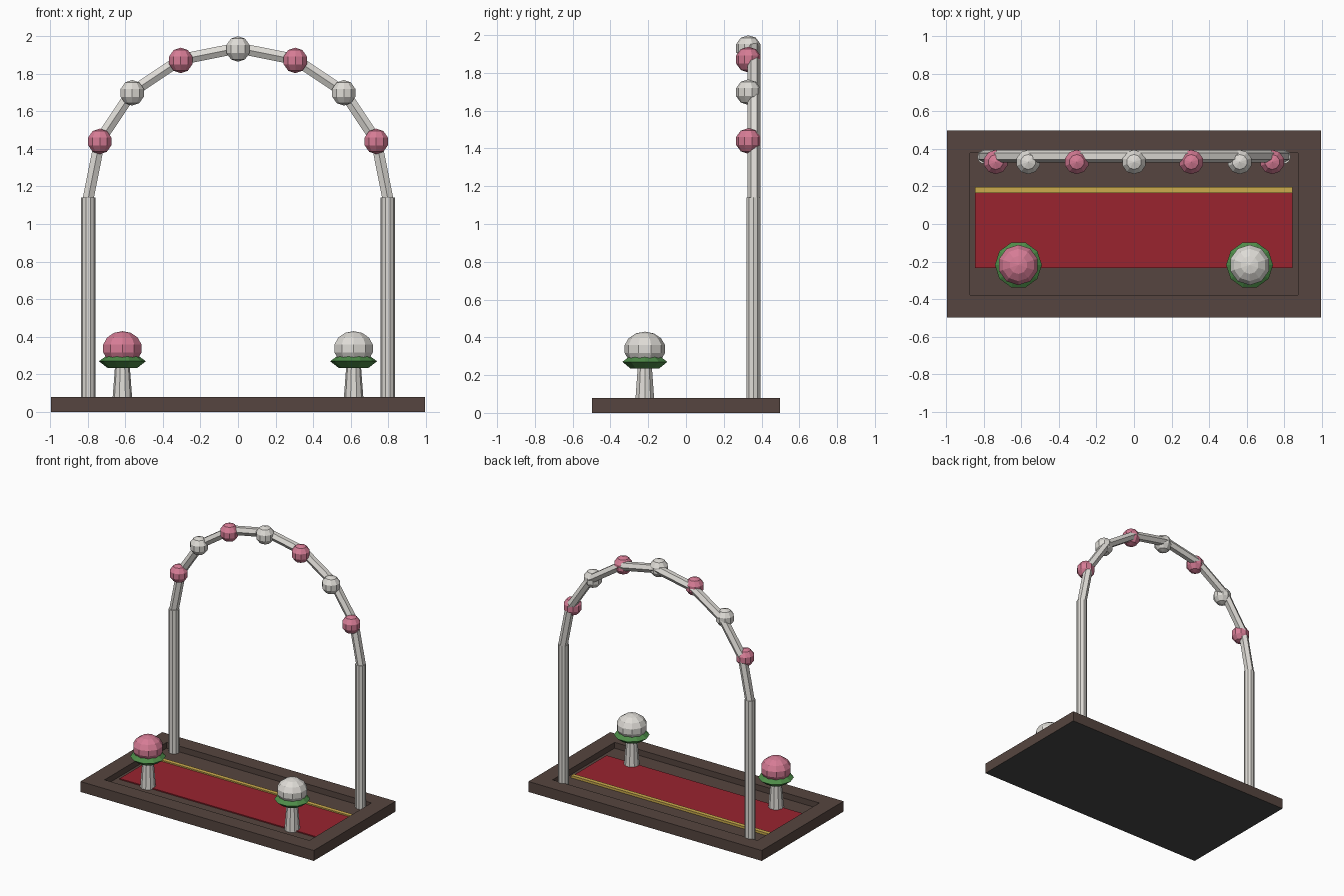
import bpy, bmesh, math
from mathutils import Vector, Matrix

if "Cube" in bpy.data.objects:
    bpy.data.objects.remove(bpy.data.objects["Cube"])


def mat(name, rgb):
    m = bpy.data.materials.new(name)
    m.diffuse_color = (*rgb, 1)
    m.use_nodes = True
    m.node_tree.nodes["Principled BSDF"].inputs["Base Color"].default_value = m.diffuse_color
    return m


BROWN = mat("dark_brown", (0.092, 0.06, 0.05))
BLACK = mat("charcoal", (0.065, 0.065, 0.065))
RED = mat("carpet_red", (0.32, 0.017, 0.028))
GOLD = mat("gold", (0.60, 0.41, 0.075))
WHITE = mat("warm_white", (0.73, 0.71, 0.67))
PINK = mat("pink", (0.67, 0.20, 0.30))
GREEN = mat("leaf_green", (0.075, 0.26, 0.065))
FLOOR = 0.035


def finish(bm, name, *mats):
    bmesh.ops.recalc_face_normals(bm, faces=bm.faces)
    me = bpy.data.meshes.new(name)
    bm.to_mesh(me)
    bm.free()
    ob = bpy.data.objects.new(name, me)
    bpy.context.collection.objects.link(ob)
    for m in mats:
        me.materials.append(m)
    return ob


def box(name, x0, x1, y0, y1, z0, z1, m):
    bm = bmesh.new()
    t = Matrix.Translation(((x0 + x1) / 2, (y0 + y1) / 2, (z0 + z1) / 2))
    bmesh.ops.create_cube(bm, size=1, matrix=t @ Matrix.Diagonal((x1 - x0, y1 - y0, z1 - z0, 1)))
    return finish(bm, name, m)


def skin(bm, rings):
    """Bridge successive vertex rings and cap both ends."""
    n = len(rings[0])
    for a, b in zip(rings, rings[1:]):
        for i in range(n):
            j = (i + 1) % n
            bm.faces.new((a[i], a[j], b[j], b[i]))
    return bm.faces.new(rings[0][::-1]), bm.faces.new(rings[-1])


def lathe(name, x, y, profile, n, m):
    """Closed solid of revolution from (radius, z) points."""
    bm = bmesh.new()
    skin(bm, [[bm.verts.new((x + r * math.cos(2 * math.pi * i / n),
                             y + r * math.sin(2 * math.pi * i / n), z)) for i in range(n)]
              for r, z in profile])
    return finish(bm, name, m)


def ball(name, loc, rx, rz, segs, rings, m):
    bm = bmesh.new()
    bmesh.ops.create_uvsphere(bm, u_segments=segs, v_segments=rings, radius=1,
                              matrix=Matrix.Translation(loc) @ Matrix.Diagonal((rx, rx, rz, 1)))
    return finish(bm, name, m)


# Stage base: rectangular tray with raised rim, sunken floor and charcoal underside
bm = bmesh.new()
tray = [(0.995, 0.498, 0), (0.995, 0.498, 0.08), (0.873, 0.378, 0.08), (0.873, 0.378, FLOOR)]
under, floor = skin(bm, [[bm.verts.new((sx * hx, sy * hy, z))
                          for sx, sy in ((-1, -1), (1, -1), (1, 1), (-1, 1))]
                         for hx, hy, z in tray])
under.material_index = 1
finish(bm, "stage_base", BROWN, BLACK)

# Carpet and gold trim on the sunken floor
box("carpet", -0.845, 0.842, -0.235, 0.17, FLOOR - 0.005, FLOOR + 0.008, RED)
box("gold_trim", -0.845, 0.842, 0.166, 0.198, FLOOR - 0.005, FLOOR + 0.018, GOLD)

# Arch posts
AY, R, ZC = 0.36, 0.796, 1.14
for side, s in (("left", -1), ("right", 1)):
    lathe(side + "_post", s * R, AY - 0.003, [(0.038, FLOOR - 0.005), (0.038, ZC)], 10, WHITE)

# Arch hoop: mitred six-sided tube along a half circle of eight segments
bm = bmesh.new()
rings = []
for k in range(9):
    t = math.pi * k / 8
    out = Vector((-math.cos(t), 0, math.sin(t)))
    c = Vector((0, AY, ZC)) + out * R
    rings.append([bm.verts.new(c + 0.034 * (math.sin(a) * out + math.cos(a) * Vector((0, 1, 0))))
                  for a in (math.pi * i / 3 for i in range(6))])
skin(bm, rings)
finish(bm, "arch_hoop", WHITE)

# Alternating flower balls on the front of the hoop
for k in range(1, 8):
    t = math.pi * k / 8
    ball("arch_flower_%d" % k, (-R * math.cos(t), 0.33, ZC - 0.005 + R * math.sin(t)),
         0.068, 0.068, 10, 5, PINK if k % 2 else WHITE)

# Flower stands: tapered column, leaf collar, bloom
for side, s, m in (("left", -1, PINK), ("right", 1, WHITE)):
    x, y = s * 0.615, -0.218
    lathe(side + "_stand_column", x, y, [(0.055, FLOOR), (0.038, 0.26)], 10, WHITE)
    lathe(side + "_leaf_collar", x, y,
          [(0.08, 0.235), (0.125, 0.270), (0.09, 0.295)], 10, GREEN)
    ball(side + "_bloom", (x, y, 0.338), 0.110, 0.092, 10, 7, m)
